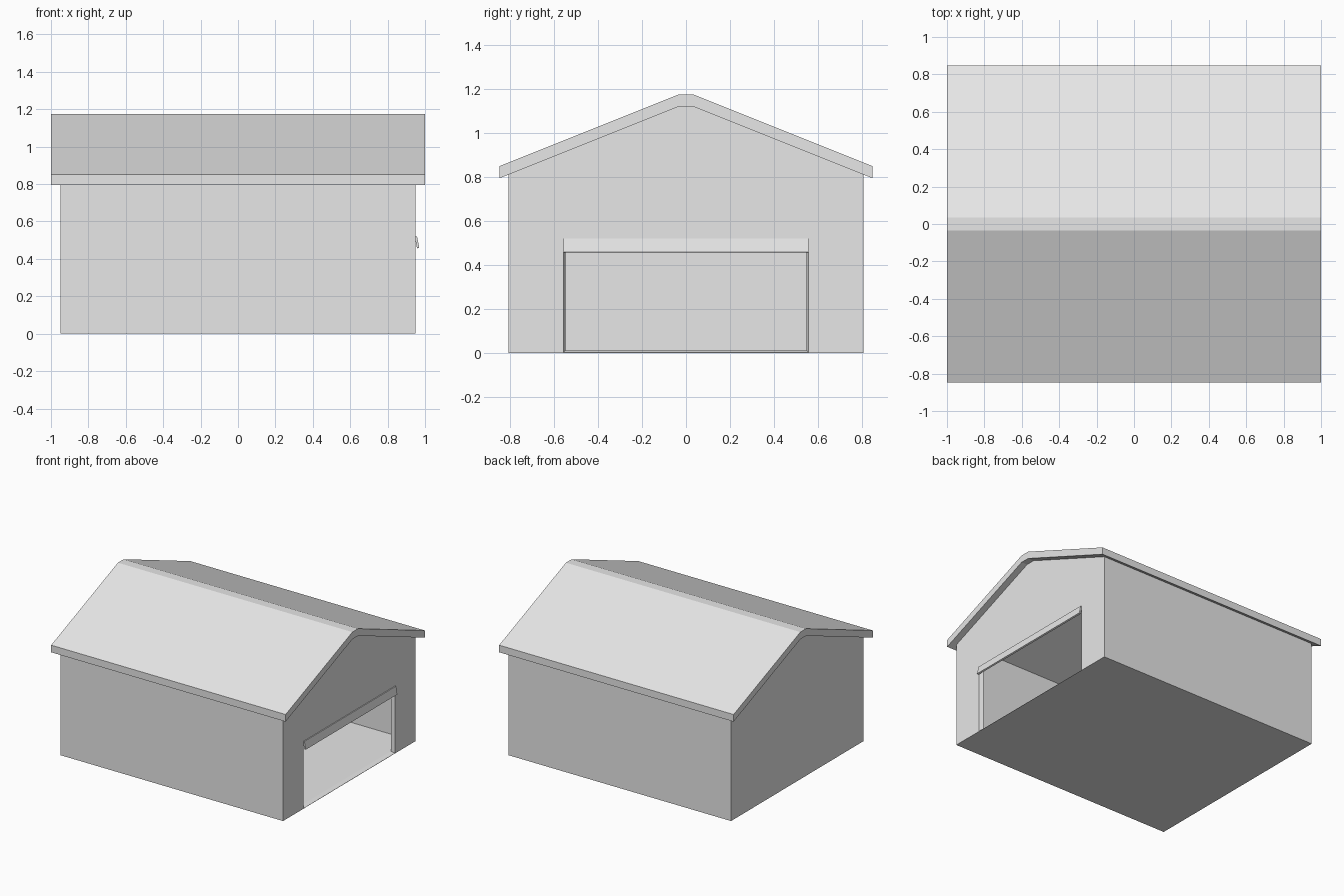
import bpy, bmesh

cube = bpy.data.objects.get("Cube")
if cube:
    bpy.data.objects.remove(cube, do_unlink=True)

grey = bpy.data.materials.new("light_grey")
grey.use_nodes = True
colour = (0.8, 0.8, 0.8, 1)
grey.diffuse_color = colour
grey.node_tree.nodes["Principled BSDF"].inputs["Base Color"].default_value = colour


def loft(name, ring_a, ring_b):
    """Closed solid joining two matching outlines."""
    bm = bmesh.new()
    a = [bm.verts.new(p) for p in ring_a]
    b = [bm.verts.new(p) for p in ring_b]
    bm.faces.new(a)
    bm.faces.new(b)
    for i in range(len(a)):
        j = (i + 1) % len(a)
        bm.faces.new((a[i], a[j], b[j], b[i]))
    bmesh.ops.recalc_face_normals(bm, faces=bm.faces)
    mesh = bpy.data.meshes.new(name)
    bm.to_mesh(mesh)
    bm.free()
    mesh.materials.append(grey)
    obj = bpy.data.objects.new(name, mesh)
    bpy.context.collection.objects.link(obj)
    return obj


def along_x(name, profile, x0, x1):
    return loft(name, [(x0, y, z) for y, z in profile], [(x1, y, z) for y, z in profile])


def mirrored(half):
    """Complete a left-half (y, z) outline by mirroring it across y = 0."""
    return half + [(-y, z) for y, z in reversed(half)]


def rect(x, half_width, low, high):
    return [(x, y, z) for y, z in mirrored([(-half_width, low), (-half_width, high)])]


def cut(target, cutter):
    cutter.hide_render = True
    mod = target.modifiers.new("cut", "BOOLEAN")
    mod.operation = "DIFFERENCE"
    mod.solver = "EXACT"
    mod.object = cutter
    bpy.context.view_layer.objects.active = target
    bpy.ops.object.modifier_apply(modifier=mod.name)
    bpy.data.objects.remove(cutter, do_unlink=True)


# Walls and floor: gabled block, hollowed, tops tucked into the roof
walls = along_x("walls_and_floor", mirrored(
    [(-0.808, 0), (-0.808, 0.83), (-0.035, 1.14)]), -0.95, 0.95)
cut(walls, loft("interior_cutter", rect(-0.92, 0.78, 0.012, 1.4),
                rect(0.92, 0.78, 0.012, 1.4)))

# Doorway with splayed sides and sill
cut(walls, loft("doorway_cutter", rect(0.90, 0.54, 0.019, 0.505),
                rect(1.0, 0.576, -0.015, 0.505)))

# Roof: bent slab with a narrow flat ridge
upper = [(-0.848, 0.85), (-0.035, 1.175)]
lower = [(y, z - 0.055) for y, z in upper]
along_x("roof", mirrored(upper) + mirrored(lower)[::-1], -1, 1)

# Tilted door edge above the doorway
edge = [(0.945, 0.52), (0.957, 0.52), (0.969, 0.46), (0.957, 0.456)]
loft("door_edge", [(x, -0.558, z) for x, z in edge], [(x, 0.558, z) for x, z in edge])
